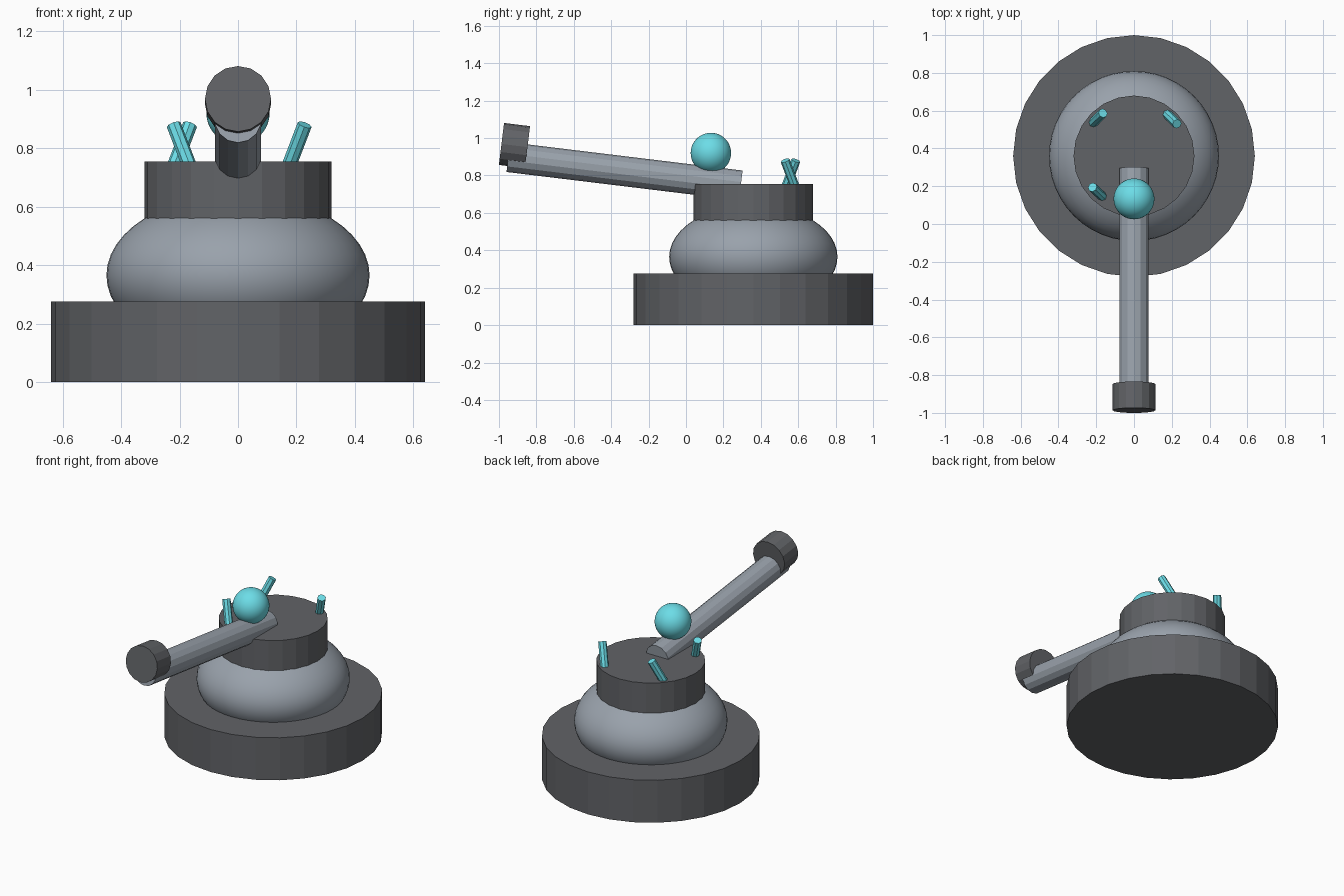
import bpy, bmesh
from mathutils import Vector, Matrix

if "Cube" in bpy.data.objects:
    bpy.data.objects.remove(bpy.data.objects["Cube"])


def material(name, rgb):
    m = bpy.data.materials.new(name)
    m.diffuse_color = (*rgb, 1)
    m.use_nodes = True
    m.node_tree.nodes["Principled BSDF"].inputs["Base Color"].default_value = m.diffuse_color
    return m


DARK = material("dark_grey", (0.12, 0.125, 0.135))
LIGHT = material("light_grey", (0.32, 0.36, 0.41))
CYAN = material("cyan", (0.15, 0.72, 0.8))


def finish(bm, name, mat, matrix):
    me = bpy.data.meshes.new(name)
    bm.to_mesh(me)
    bm.free()
    me.materials.append(mat)
    ob = bpy.data.objects.new(name, me)
    ob.matrix_world = matrix
    bpy.context.collection.objects.link(ob)
    return ob


def rod(name, a, b, r, sides, mat):
    """Flat-shaded cylinder between two points."""
    a, b = Vector(a), Vector(b)
    d = b - a
    bm = bmesh.new()
    bmesh.ops.create_cone(bm, cap_ends=True, segments=sides,
                          radius1=r, radius2=r, depth=d.length)
    rot = Matrix() if d.xy.length < 1e-6 else d.to_track_quat('Z', 'Y').to_matrix().to_4x4()
    return finish(bm, name, mat, Matrix.Translation((a + b) / 2) @ rot)


def ball(name, centre, radii, mat):
    """Smooth ellipsoid."""
    bm = bmesh.new()
    bmesh.ops.create_uvsphere(bm, u_segments=48, v_segments=24, radius=1)
    bmesh.ops.scale(bm, vec=radii, verts=bm.verts)
    for f in bm.faces:
        f.smooth = True
    return finish(bm, name, mat, Matrix.Translation(centre))


CY = 0.36  # y of the turret axis

# Stacked body
rod("base", (0, CY, 0), (0, CY, 0.275), 0.64, 28, DARK)
ball("body_dome", (0, CY, 0.365), (0.45, 0.45, 0.277), LIGHT)
rod("turret_ring", (0, CY, 0.5), (0, CY, 0.755), 0.32, 24, DARK)

# Tilted barrel with muzzle sitting slightly above its axis
rod("barrel", (0, 0.293, 0.747), (0, -0.95, 0.898), 0.08, 14, LIGHT)
rod("muzzle", (0, -0.8475, 0.9515), (0, -0.9865, 0.9685), 0.113, 16, DARK)

# Energy ball
ball("energy_ball", (0, 0.133, 0.92), (0.108, 0.108, 0.108), CYAN)

# Leaning pegs: (base x, base y, tip x, tip y)
for i, (bx, by, tx, ty) in enumerate([(-0.212, 0.54, -0.164, 0.587),
                                      (0.18, 0.577, 0.228, 0.53),
                                      (-0.172, 0.15, -0.22, 0.195)]):
    base, tip = Vector((bx, by, 0.755)), Vector((tx, ty, 0.88))
    rod(f"peg_{i + 1}", base - (tip - base) * 0.4, tip, 0.025, 8, CYAN)
